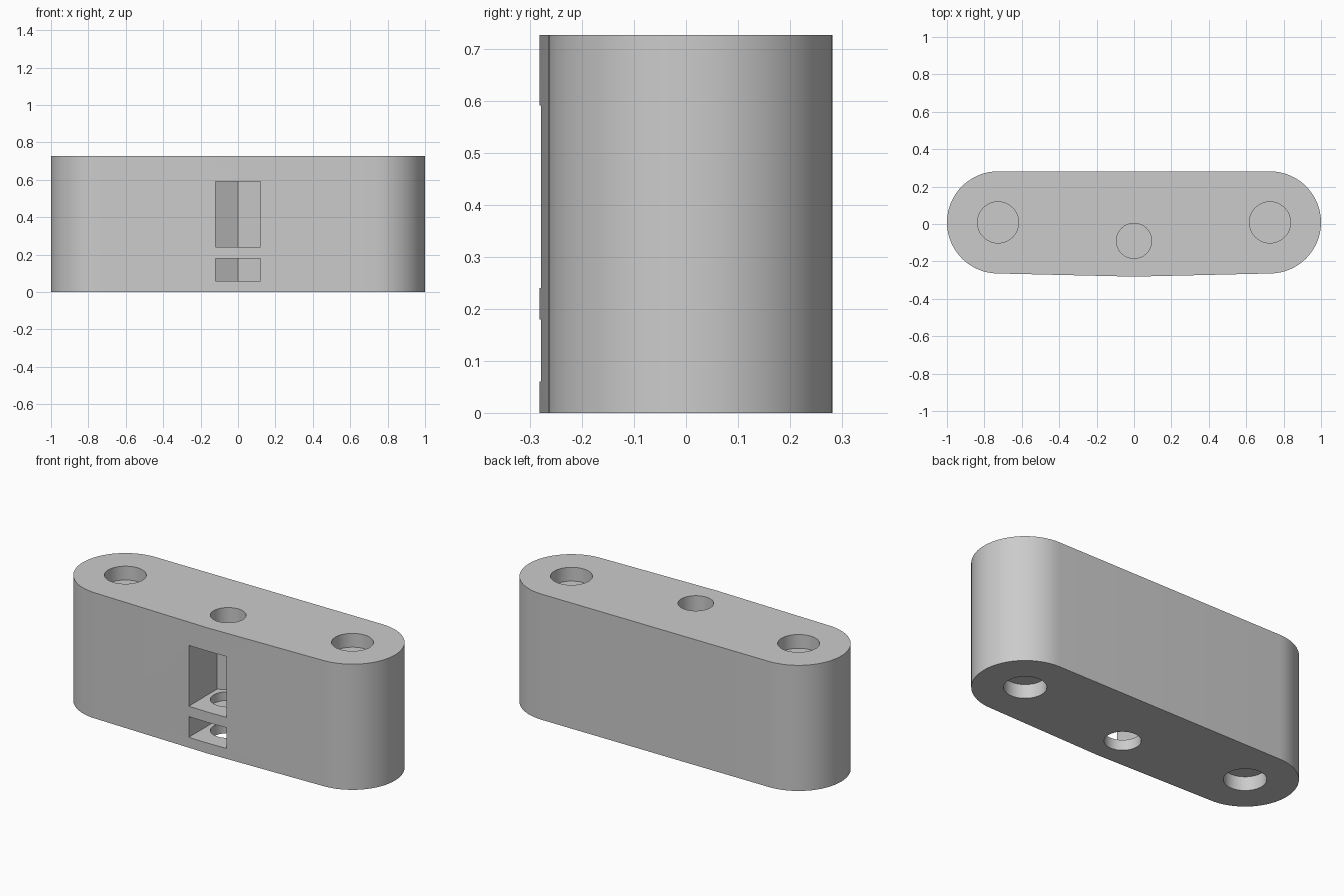
import bpy
import bmesh
from math import cos, sin, pi, radians

HEIGHT = 0.727
RADIUS = 0.273
END_X, END_Y = 0.727, 0.0085
FRONT_Y = -0.2815
BOLT_Y = -0.09
APOTHEM = 0.12

cube = bpy.data.objects.get("Cube")
if cube:
    bpy.data.objects.remove(cube, do_unlink=True)

grey = bpy.data.materials.new("plain_grey")
grey.use_nodes = True
grey.diffuse_color = (0.6, 0.6, 0.6, 1)
grey.node_tree.nodes["Principled BSDF"].inputs["Base Color"].default_value = (0.6, 0.6, 0.6, 1)


def prism(name, outline, z0, z1):
    """Extrude a counter-clockwise outline from z0 to z1."""
    bm = bmesh.new()
    base = bm.faces.new([bm.verts.new((x, y, z0)) for x, y in outline])
    top = bmesh.ops.extrude_face_region(bm, geom=[base])["geom"]
    bmesh.ops.translate(bm, vec=(0, 0, z1 - z0),
                        verts=[v for v in top if isinstance(v, bmesh.types.BMVert)])
    bmesh.ops.recalc_face_normals(bm, faces=bm.faces)
    mesh = bpy.data.meshes.new(name)
    bm.to_mesh(mesh)
    bm.free()
    mesh.materials.append(grey)
    obj = bpy.data.objects.new(name, mesh)
    bpy.context.collection.objects.link(obj)
    return obj


def arc(cx, cy, r, start, sweep, steps):
    angles = [radians(start + sweep * i / steps) for i in range(steps + 1)]
    return [(cx + r * cos(a), cy + r * sin(a)) for a in angles]


def circle(cx, cy, r):
    return arc(cx, cy, r, 0, 360, 48)[:-1]


# Rounded block with a slightly peaked front
outline = arc(END_X, END_Y, RADIUS, -90, 180, 32)
outline += arc(-END_X, END_Y, RADIUS, 90, 180, 32)
outline.append((0, FRONT_Y))
block = prism("block", outline, 0, HEIGHT)

cutters = []

# Blind round sockets at both ends, top and bottom
for side, name in ((1, "left"), (-1, "right")):
    ring = circle(side * END_X, END_Y, 0.11)
    cutters.append(prism(name + "_top_socket_cutter", ring, HEIGHT - 0.08, HEIGHT + 0.1))
    cutters.append(prism(name + "_bottom_socket_cutter", ring, -0.1, 0.08))

# Nut slots with a hexagonal back, open to the front
corner = APOTHEM / cos(pi / 6)
slot = [(-APOTHEM, -0.4), (APOTHEM, -0.4), (APOTHEM, BOLT_Y + corner / 2),
        (0, BOLT_Y + corner), (-APOTHEM, BOLT_Y + corner / 2)]
cutters.append(prism("lower_slot_cutter", slot, 0.06, 0.18))
cutters.append(prism("upper_slot_cutter", slot, 0.24, 0.592))

# Bolt hole, with a thin web left above each slot
bolt = circle(0, BOLT_Y, 0.094)
for name, z0, z1 in (("bottom", -0.1, 0.1), ("divider", 0.19, 0.3), ("top", 0.602, HEIGHT + 0.1)):
    cutters.append(prism(name + "_bolt_hole_cutter", bolt, z0, z1))

# Cut everything out of the block
bpy.context.view_layer.objects.active = block
block.select_set(True)
for cutter in cutters:
    mod = block.modifiers.new(cutter.name, "BOOLEAN")
    mod.operation = "DIFFERENCE"
    mod.solver = "EXACT"
    mod.object = cutter
    bpy.ops.object.modifier_apply(modifier=mod.name)
for cutter in cutters:
    bpy.data.objects.remove(cutter, do_unlink=True)

bpy.ops.object.shade_smooth_by_angle(angle=radians(25))
